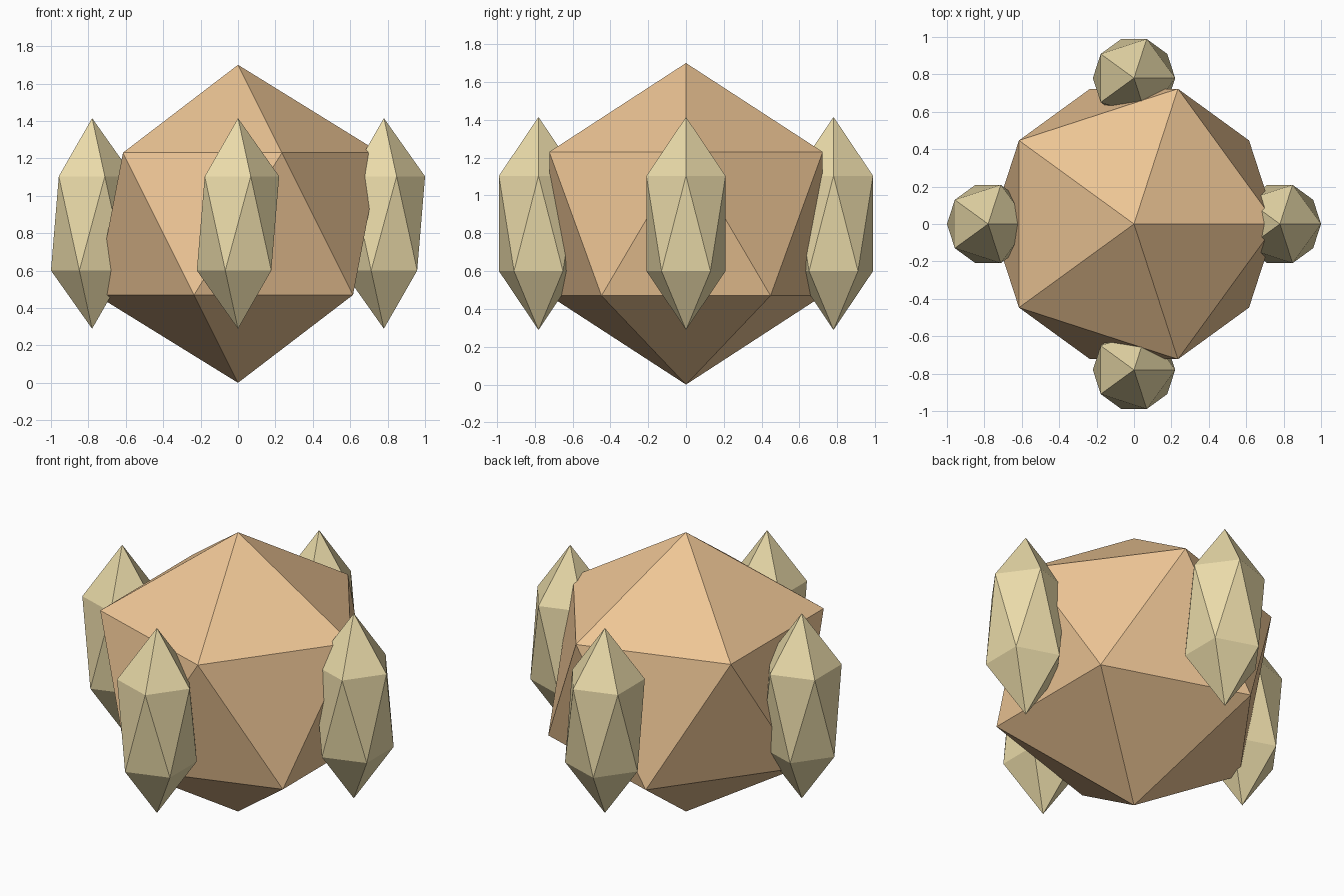
import bpy

if "Cube" in bpy.data.objects:
    bpy.data.objects.remove(bpy.data.objects["Cube"])


def material(name, color):
    mat = bpy.data.materials.new(name)
    mat.diffuse_color = color
    mat.use_nodes = True
    mat.node_tree.nodes["Principled BSDF"].inputs["Base Color"].default_value = mat.diffuse_color
    return mat


def ball(name, center, scale, mat):
    # 20-sided low-poly ball, stretched by scale
    bpy.ops.mesh.primitive_ico_sphere_add(subdivisions=1, radius=1, location=center)
    obj = bpy.context.object
    obj.name = name
    obj.scale = scale
    bpy.ops.object.transform_apply(location=False, rotation=False, scale=True)
    obj.data.materials.append(mat)
    return obj


orange = material("orange", (0.85, 0.56, 0.30, 1))
yellow = material("yellow", (0.83, 0.71, 0.40, 1))

# Central body
ball("body", (0, 0, 0.85), (0.85, 0.85, 0.85), orange)

# Four tall lobes around the body
offset = 0.78
for name, x, y in (("right", 1, 0), ("left", -1, 0), ("front", 0, -1), ("back", 0, 1)):
    ball(name + "_lobe", (x * offset, y * offset, 0.852), (0.246, 0.246, 0.563), yellow)
